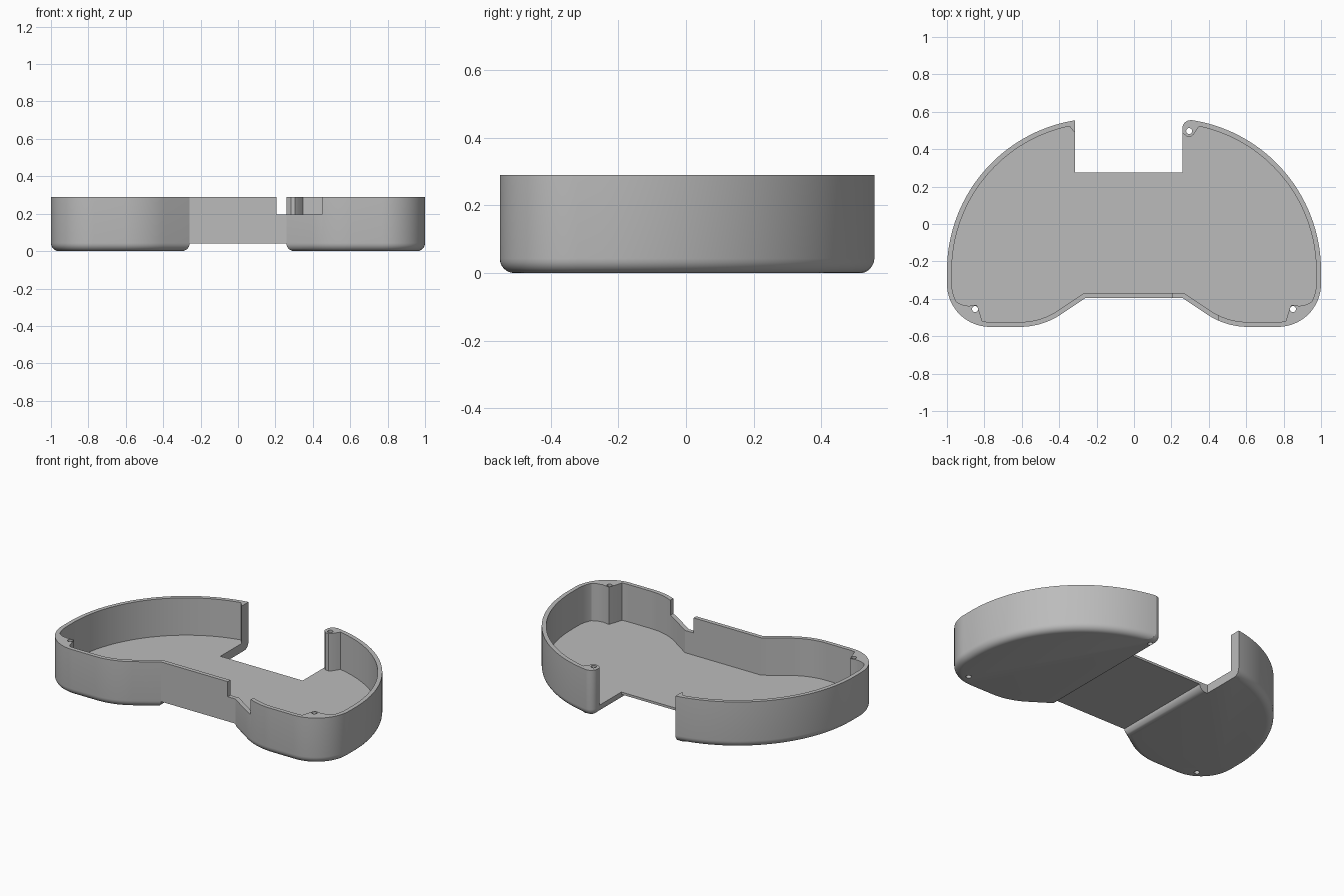
import bpy
import bmesh
from math import sin, cos, pi, radians
from mathutils import Vector

if "Cube" in bpy.data.objects:
    bpy.data.objects.remove(bpy.data.objects["Cube"], do_unlink=True)

HEIGHT = 0.29
ROUND = 0.043        # bottom edge radius of the lobes
WALL = 0.026
FLOOR = 0.055
STEP_X = 0.258       # inner side of each lobe

grey = bpy.data.materials.new("grey_plastic")
grey.use_nodes = True
grey.diffuse_color = (0.5, 0.5, 0.5, 1)
grey.node_tree.nodes["Principled BSDF"].inputs["Base Color"].default_value = (0.5, 0.5, 0.5, 1)


def arc(cx, cy, r, start, end, n):
    angles = [radians(start + (end - start) * i / n) for i in range(n + 1)]
    return [Vector((cx + r * cos(a), cy + r * sin(a))) for a in angles]


def mirrored(points):
    return [Vector((-p[0], p[1])) for p in reversed(points)]


def inset(points, d):
    """Move each side of a counter-clockwise outline inwards by d."""
    result = []
    for i, p in enumerate(points):
        a = (p - points[i - 1]).normalized()
        b = (points[(i + 1) % len(points)] - p).normalized()
        na, nb = Vector((-a.y, a.x)), Vector((-b.y, b.x))
        result.append(p + (na + nb) * d / (1 + na.dot(nb)))
    return result


def loft(name, layers):
    """Closed solid through (outline, z) layers."""
    bm = bmesh.new()
    rings = [[bm.verts.new((p[0], p[1], z)) for p in pts] for pts, z in layers]
    for low, high in zip(rings, rings[1:]):
        for i in range(len(low)):
            bm.faces.new((low[i - 1], low[i], high[i], high[i - 1]))
    bm.faces.new(rings[0][::-1])
    bm.faces.new(rings[-1])
    bmesh.ops.recalc_face_normals(bm, faces=bm.faces)
    mesh = bpy.data.meshes.new(name)
    bm.to_mesh(mesh)
    bm.free()
    mesh.materials.append(grey)
    obj = bpy.data.objects.new(name, mesh)
    bpy.context.collection.objects.link(obj)
    return obj


def prism(name, points, z0, z1):
    return loft(name, [(points, z0), (points, z1)])


def box(name, x0, x1, y0, y1, z0, z1):
    return prism(name, [(x0, y0), (x1, y0), (x1, y1), (x0, y1)], z0, z1)


def combine(target, tool, operation):
    mod = target.modifiers.new(tool.name, 'BOOLEAN')
    mod.operation = operation
    mod.solver = 'EXACT'
    mod.object = tool
    bpy.context.view_layer.objects.active = target
    bpy.ops.object.modifier_apply(modifier=mod.name)
    bpy.data.objects.remove(tool, do_unlink=True)


# Lobe outline: front flare, rounded front corner, long back sweep
sweep = [Vector((STEP_X, -0.395))]
sweep += arc(0.61, -0.156, 0.394, -123, -90, 12)
sweep += arc(0.77, -0.32, 0.23, -90, 0, 20)
sweep += arc(0.185, -0.25, 0.815, 0, 81.7, 40)
lobe_outline = sweep + arc(0.303, 0.51, 0.045, 90, 180, 8)


def lobe(name, outline):
    layers = []
    for i in range(7):
        a = pi / 2 * i / 6
        layers.append((inset(outline, ROUND * (1 - sin(a))), ROUND * (1 - cos(a))))
    return loft(name, layers + [(outline, HEIGHT)])


# Outer solid: two lobes joined by a raised bridge
tray = lobe("tray", lobe_outline)
combine(tray, lobe("right_lobe", mirrored(lobe_outline)), 'UNION')
combine(tray, box("bridge", -0.27, 0.27, -0.395, 0.275, 0.04, HEIGHT), 'UNION')

# Cavity, with the screw posts left standing
cavity = prism("cavity", inset(sweep + mirrored(sweep), WALL), FLOOR, 0.4)
front_post = [(0.96, -0.41), (0.925, -0.43), (0.885, -0.438), (0.84, -0.432),
              (0.828, -0.465), (0.805, -0.54), (0.9, -0.6), (1, -0.5)]
back_post = [(0.25, 0.5), (0.262, 0.485), (0.283, 0.468), (0.305, 0.467),
             (0.32, 0.48), (0.36, 0.54), (0.36, 0.62), (0.25, 0.62)]
end_wedge = [(-0.36, 0.54), (-0.3, 0.468), (-0.3, 0.62), (-0.36, 0.62)]
for points in (front_post, mirrored(front_post), back_post, end_wedge):
    combine(cavity, prism("post", points, -0.1, 0.5), 'DIFFERENCE')
combine(tray, cavity, 'DIFFERENCE')

# Back opening and front cable notch
combine(tray, box("back_opening", -0.315, -0.2, 0.275, 0.7, -0.1, 0.5), 'DIFFERENCE')
combine(tray, box("front_notch", 0.205, 0.45, -0.7, -0.3, 0.195, 0.5), 'DIFFERENCE')

# Screw holes
for x, y in ((0.85, -0.455), (-0.85, -0.455), (0.295, 0.497)):
    hole = prism("hole", arc(x, y, 0.016, 0, 345, 23), -0.1, 0.5)
    combine(tray, hole, 'DIFFERENCE')

bpy.ops.object.select_all(action='DESELECT')
tray.select_set(True)
bpy.context.view_layer.objects.active = tray
bpy.ops.object.shade_smooth_by_angle(angle=radians(30))
